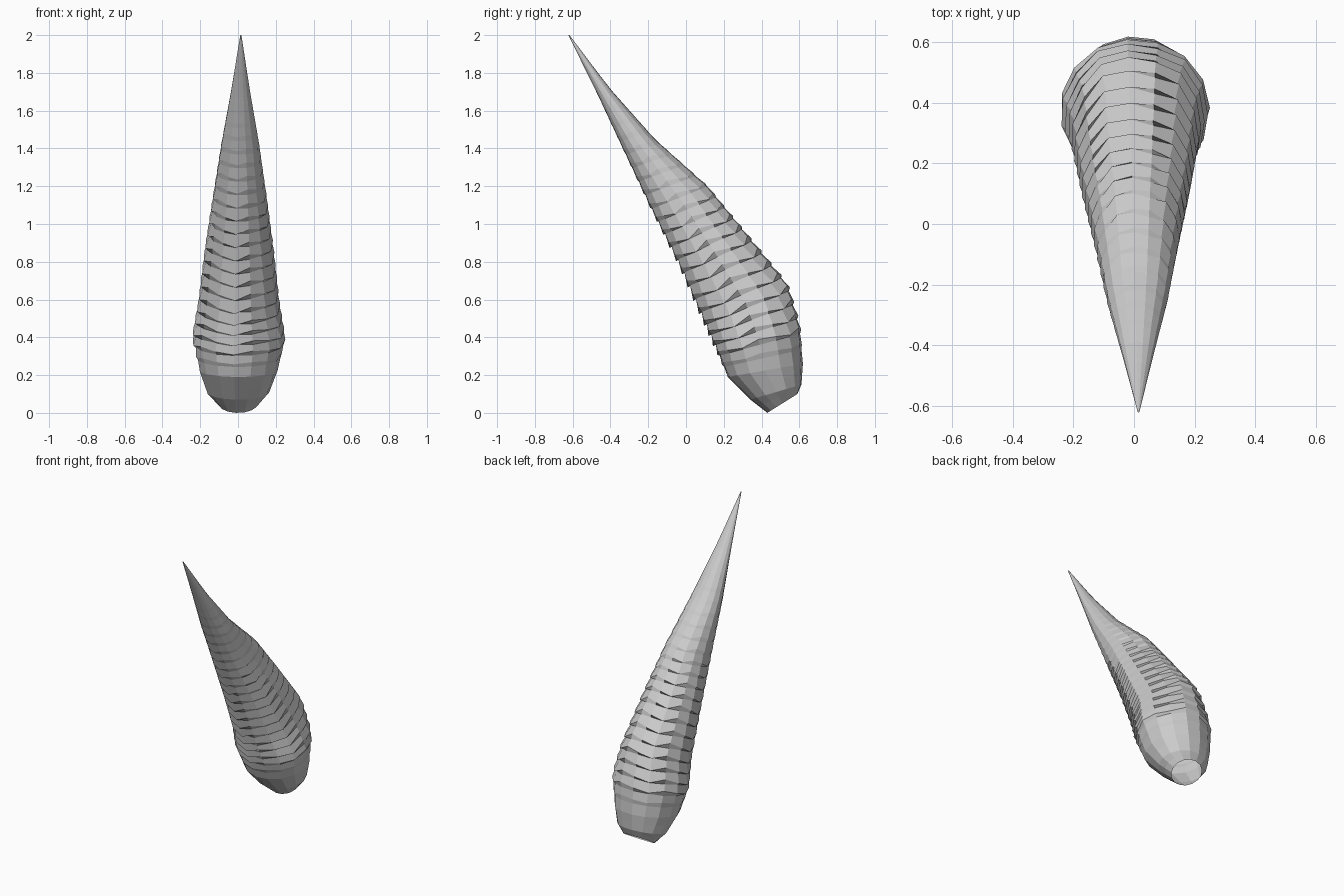
import bpy, bmesh, math
from mathutils import Vector

if "Cube" in bpy.data.objects:
    bpy.data.objects.remove(bpy.data.objects["Cube"])

SIDES, TURN, RIDGES = 15, 2 * math.pi, 21
# cross-sections: front point y,z / back point y,z / half width in x
SECTIONS = [(.43, .0, .59, .10, .105), (.34, .07, .612, .15, .165), (.22, .19, .62, .26, .208),
            (.16, .33, .605, .46, .245), (.09, .49, .54, .68, .212), (-.035, .78, .32, .95, .18),
            (-.185, 1.08, .115, 1.20, .142), (-.335, 1.40, -.165, 1.45, .10),
            (-.47, 1.69, -.405, 1.72, .05), (-.623, 2.0, -.617, 2.0, .003)]
KNOTS = [0, .05, .12, .2, .3, .44, .59, .74, .88, 1]


def section(t):
    """Interpolated cross-section at t in 0..1."""
    t = min(max(t, 0), 1)
    i = max(k for k in range(len(KNOTS) - 1) if KNOTS[k] <= t)
    f = (t - KNOTS[i]) / (KNOTS[i + 1] - KNOTS[i])
    return [a + (b - a) * f for a, b in zip(SECTIONS[i], SECTIONS[i + 1])]


def point(t, angle, swell):
    fy, fz, by, bz, rx = section(t)
    c, s = math.cos(angle), math.sin(angle)
    mid = Vector((.015 * t, (fy + by) / 2, (fz + bz) / 2))
    half = Vector((0, (by - fy) / 2, (bz - fz) / 2))
    return mid + (Vector((rx * c, 0, 0)) + half * s) * swell


bm = bmesh.new()
rings = []


def add_ring(t, swell=1.0, notch=0.0, shift=0.0):
    """Ring of points; notch and shift bite in unevenly, making wedge-shaped scales."""
    ring = []
    for k in range(SIDES):
        a = TURN * k / SIDES
        w = (k % 3) / 2
        ring.append(bm.verts.new(point(t + shift * w, a, swell - notch * w)))
    rings.append(ring)


# smooth rounded root
for t in (0, .025, .05, .085, .12):
    add_ring(t)
# overlapping wedge-notched ridges, fading towards the tip
start, end = .15, .86
step = (end - start) / RIDGES
for r in range(RIDGES):
    t = start + r * step
    fade = min(1, (RIDGES - r) / 12) * min(1, (r + 1) / 3)
    add_ring(t, 1, .045 * fade, 0)
    add_ring(t + step * .4, 1 + .025 * fade, -.01 * fade, -.45 * step * fade)
# plain tip
for t in (.87, .91, .955, 1):
    add_ring(t)

for lo, hi in zip(rings, rings[1:]):
    for k in range(SIDES):
        n = (k + 1) % SIDES
        bm.faces.new((lo[k], lo[n], hi[n], hi[k]))
# closed point, open root
bm.faces.new(rings[-1])

mesh = bpy.data.meshes.new("horn")
bm.to_mesh(mesh)
bm.free()
bpy.context.collection.objects.link(bpy.data.objects.new("horn", mesh))
